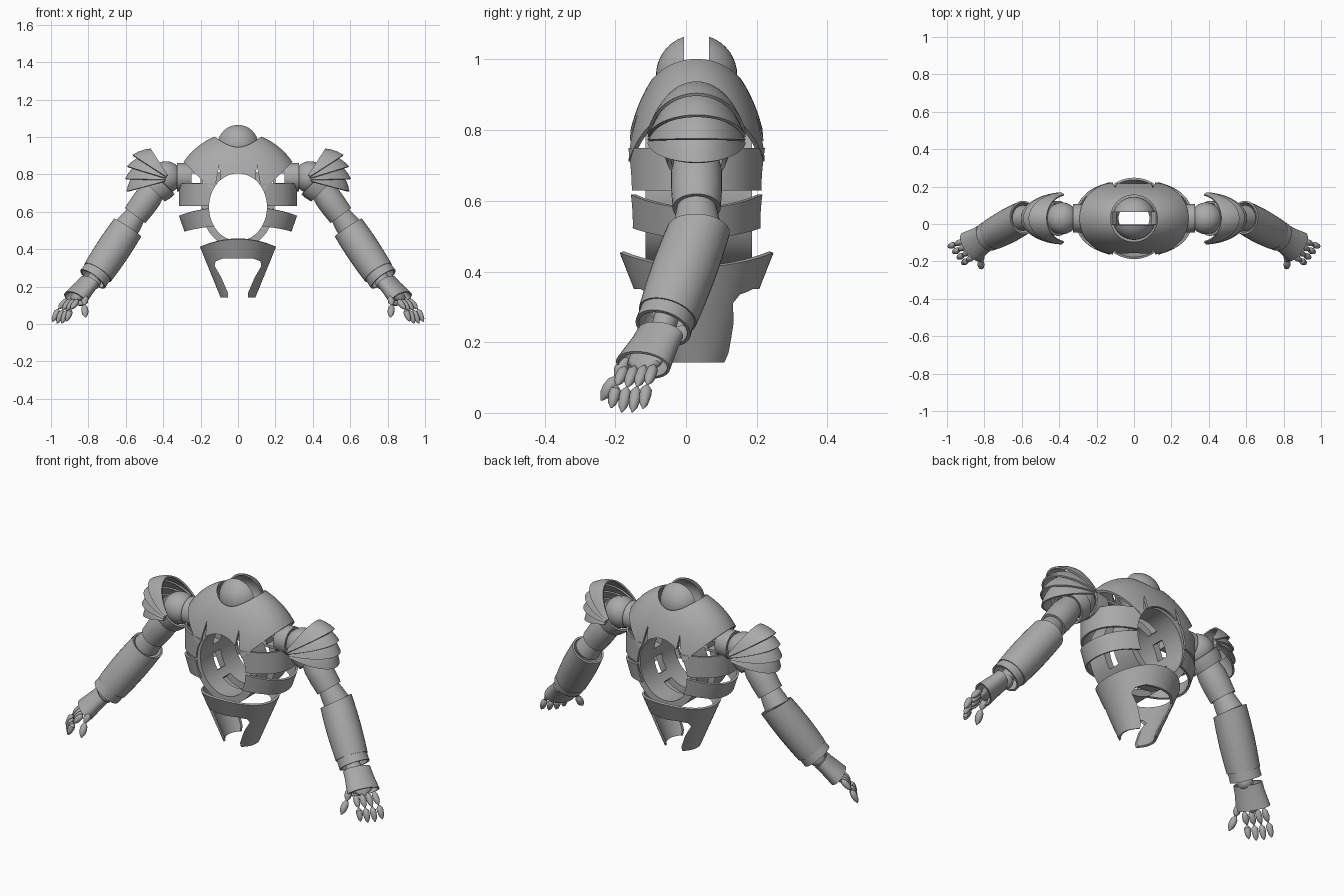
import bpy, bmesh
from math import sin, cos, pi, tau, radians
from mathutils import Vector as V

if "Cube" in bpy.data.objects:
    bpy.data.objects.remove(bpy.data.objects["Cube"])

grey = bpy.data.materials.new("armour_grey")
grey.use_nodes = True
grey.diffuse_color = (0.4, 0.4, 0.4, 1)
grey.node_tree.nodes["Principled BSDF"].inputs["Base Color"].default_value = (0.4, 0.4, 0.4, 1)

CY = 0.03            # depth of the body's centre line
HOLE_Z = 0.625       # height of the torso opening
parts = []


def add_object(name, bm):
    mesh = bpy.data.meshes.new(name)
    bm.to_mesh(mesh)
    bm.free()
    ob = bpy.data.objects.new(name, mesh)
    bpy.context.collection.objects.link(ob)
    return ob


def prism(outline, axis="y"):
    """Cutter: an outline pushed through the whole body."""
    bm = bmesh.new()
    if axis == "y":
        loop = [V((a, -1, b)) for a, b in outline]
        push = V((0, 2, 0))
    else:
        loop = [V((a, b, 0.7)) for a, b in outline]
        push = V((0, 0, 0.6))
    face = bm.faces.new([bm.verts.new(p) for p in loop])
    ext = bmesh.ops.extrude_face_region(bm, geom=[face])
    moved = [g for g in ext["geom"] if isinstance(g, bmesh.types.BMVert)]
    bmesh.ops.translate(bm, verts=moved, vec=push)
    bmesh.ops.recalc_face_normals(bm, faces=bm.faces)
    ob = add_object("cutter", bm)
    ob.hide_render = True
    return ob


def surface(name, f, nu, nv, thick=0.0, closed=True, cuts=(), mirror=False):
    """Sheet from f(u, v), thickened, cut, mirrored and applied."""
    bm = bmesh.new()
    cols = nu if closed else nu + 1
    grid = [[bm.verts.new(f(i / nu, j / nv)) for i in range(cols)] for j in range(nv + 1)]
    for j in range(nv):
        for i in range(nu):
            k = (i + 1) % cols
            bm.faces.new((grid[j][i], grid[j][k], grid[j + 1][k], grid[j + 1][i]))
    bmesh.ops.recalc_face_normals(bm, faces=bm.faces)
    ob = add_object(name, bm)
    if thick:
        mod = ob.modifiers.new("thickness", "SOLIDIFY")
        mod.thickness, mod.offset = thick, 0
    for cutter in cuts:
        mod = ob.modifiers.new("cut", "BOOLEAN")
        mod.operation, mod.solver, mod.object = "DIFFERENCE", "EXACT", cutter
    if mirror:
        mod = ob.modifiers.new("mirror", "MIRROR")
        mod.use_mirror_merge = False
    graph = bpy.context.evaluated_depsgraph_get()
    mesh = bpy.data.meshes.new_from_object(ob.evaluated_get(graph))
    ob.modifiers.clear()
    ob.data = mesh
    mesh.materials.clear()
    mesh.materials.append(grey)
    parts.append(ob)
    return ob


def tube(name, p, q, profile, thick=0.0, side=None, flat=1.0, n=32, turn=0.0, slant=0.0):
    """Mirrored round part from p to q; profile is evenly spaced radii."""
    p, q = V(p), V(q)
    d = (q - p).normalized()
    a = V(side) if side else V((0, 1, 0)) if abs(d.y) < 0.9 else V((1, 0, 0))
    a = (a - d * a.dot(d)).normalized()
    b = d.cross(a)
    last = len(profile) - 1

    def f(u, v):
        r, t = profile[round(v * last)], tau * u + turn
        tilt = d * (slant * cos(t) * (1 - v))
        return p.lerp(q, v) + a * (r * cos(t)) + b * (r * flat * sin(t)) + tilt
    surface(name, f, n, last, thick, mirror=True)


def ball(name, c, r, thick=0.0, cuts=(), mirror=True):
    def f(u, v):
        lat = pi * (0.005 + 0.99 * v)
        return V(c) + r * V((sin(lat) * cos(tau * u), sin(lat) * sin(tau * u), cos(lat)))
    surface(name, f, 40, 20, thick, cuts=cuts, mirror=mirror)


def oval(rx, ry, cx, cy, n=64):
    return [(cx + rx * cos(tau * i / n), cy + ry * sin(tau * i / n)) for i in range(n)]


def band(name, low, high, bulge, nv, cuts):
    """Body band; low and high are (rx, ry, z at sides, z at front and back)."""
    def f(u, v):
        t = tau * u
        rx, ry, zs, zf = [l + (h - l) * v for l, h in zip(low, high)]
        z = zs + (zf - zs) * sin(t) ** 2
        k = 1 + bulge * sin(2 * t) ** 2
        return V((rx * k * cos(t), CY + ry * k * sin(t), z))
    surface(name, f, 96, nv, 0.012, cuts=cuts)


# Cutters shared by the body parts
hole = prism(oval(0.155, 0.18, 0, HOLE_Z))
neck = prism(oval(0.125, 0.125, 0, CY), "z")
underarm = prism([(-0.6, 0.3), (0.6, 0.3), (0.6, 1.175), (0, 0.575), (-0.6, 1.175)])
notches = [prism([(s * 0.09, 0.74), (s * 0.125, 0.72), (s * 0.1, 0.85)]) for s in (1, -1)]
arch = prism([(-0.05, 0.1), (0.05, 0.1), (0.055, 0.17), (0.09, 0.25), (0.125, 0.31),
              (0.12, 0.335), (0.08, 0.35), (-0.08, 0.35), (-0.12, 0.335),
              (-0.125, 0.31), (-0.09, 0.25), (-0.055, 0.17)])
bm = bmesh.new()
bmesh.ops.create_cube(bm, size=1)
bmesh.ops.scale(bm, verts=bm.verts, vec=(1, 0.07, 1))
bmesh.ops.translate(bm, verts=bm.verts, vec=(0, CY, 0.9))
slot = add_object("cutter", bm)
slot.hide_render = True

# Head: hollow ball split by a slot
ball("head", (0, CY, 0.955), 0.11, 0.01, [slot], False)


# Chest yoke over both shoulders
def yoke(u, v):
    lat, t = 1.4 * v, tau * u
    k = 1 + 0.04 * sin(2 * t) ** 2 * cos(lat)
    return V((0.36 * k * cos(lat) * cos(t), CY + 0.203 * k * cos(lat) * sin(t),
              0.62 + 0.4 * sin(lat)))


surface("chest_yoke", yoke, 96, 28, 0.012, cuts=[hole, underarm, neck] + notches)

# Rib bands and pelvis
band("upper_rib_band", (0.31, 0.197, 0.63, 0.63), (0.31, 0.197, 0.75, 0.75), 0.04, 2, [hole])
band("lower_rib_band", (0.28, 0.19, 0.495, 0.53), (0.31, 0.2, 0.58, 0.63), 0.04, 2, [hole])
band("pelvis", (0.088, 0.09, 0.145, 0.145), (0.198, 0.212, 0.415, 0.455), 0.0, 8, [arch])


# Torso tube: two rings joined by struts
def ring_part(name, y0, y1, a0=0.0, a1=tau):
    def f(u, v):
        t = a0 + (a1 - a0) * u
        return V((0.175 * cos(t), y0 + (y1 - y0) * v, HOLE_Z + 0.2 * sin(t)))
    full = a1 - a0 > 6
    surface(name, f, 80 if full else 6, 1, 0.038, closed=full)


ring_part("front_torso_ring", -0.115, -0.003)
ring_part("back_torso_ring", 0.065, 0.187)
for deg in (0, 45, 135, 180, 225, 315):
    ring_part("torso_strut", -0.004, 0.066, radians(deg - 8), radians(deg + 8))

# Shoulder joint
tube("shoulder_frame", (0.225, -0.03, 0.78), (0.225, 0.09, 0.78), [0.045, 0.045], 0.018,
     n=4, turn=pi / 4)
tube("shoulder_socket", (0.25, CY, 0.785), (0.325, CY, 0.785), [0.065, 0.07, 0.07], 0.012)
ball("shoulder_ball", (0.385, CY, 0.785), 0.085)
tube("shoulder_cuff", (0.405, CY, 0.76), (0.45, CY, 0.715), [0.088, 0.086, 0.078], 0.012)


# Shoulder pad: overlapping lames fanned about a pivot
def lame(start):
    def f(u, v):
        t = radians(8 + 164 * u)
        a = radians(start - 24 * v)
        r = 0.195 + 0.045 * v
        return V((0.36 + r * sin(t) * cos(a), CY - (0.125 + 0.012 * v) * cos(t),
                  0.77 + r * sin(t) * sin(a)))
    surface("shoulder_lame", f, 32, 3, 0.009, closed=False, mirror=True)


for start in (57, 41, 25, 9):
    lame(start)

# Arm
tube("upper_arm", (0.44, CY, 0.73), (0.55, CY, 0.58), [0.055, 0.066, 0.066, 0.062], 0.012)
ball("elbow_ball", (0.565, 0.033, 0.555), 0.058)
elbow, wrist = V((0.59, 0.035, 0.515)), V((0.75, -0.052, 0.275))
tube("elbow_ring", (0.545, 0.03, 0.585), (0.595, 0.032, 0.515), [0.05, 0.058, 0.064], 0.01)
tube("forearm", elbow, wrist, [0.082, 0.085, 0.086, 0.084, 0.08], 0.01, slant=-0.02)
tube("forearm_cuff", wrist - V((0.01, -0.005, -0.015)), wrist + V((0.027, -0.013, -0.035)),
     [0.074, 0.076], 0.01)
tube("wrist_core", wrist - V((0.03, -0.015, -0.045)), (0.8, -0.08, 0.2), [0.035, 0.035, 0.03])
ball("wrist_ball", (0.775, -0.07, 0.225), 0.042)

# Hand: flattened guard, palm, four fingers and a thumb
spread = V((-0.55, -0.82, 0))
tube("hand_guard", (0.795, -0.072, 0.225), (0.872, -0.122, 0.135), [0.07, 0.072, 0.078, 0.084],
     0.008, spread, 0.6)
tube("palm", (0.8, -0.08, 0.21), (0.885, -0.132, 0.115), [0.03, 0.05, 0.06, 0.055, 0.002],
     0, spread, 0.4)
for i in range(4):
    s = i / 3
    root = V((0.912, -0.09, 0.135)).lerp(V((0.855, -0.172, 0.13)), s)
    tip = V((0.992, -0.122, 0.012)).lerp(V((0.918, -0.212, 0.014)), s)
    if i in (1, 2):
        tip.z = 0.002
    mid = root.lerp(tip, 0.5) + V((0.008, -0.004, 0.006))
    tube("finger_base", root, mid, [0.004, 0.015, 0.016, 0.016, 0.012, 0.002], n=14)
    tube("finger_tip", mid, tip, [0.004, 0.016, 0.017, 0.015, 0.012, 0.002], n=14)
tube("thumb_base", (0.815, -0.165, 0.155), (0.822, -0.2, 0.1), [0.006, 0.018, 0.018, 0.004], n=14)
tube("thumb_tip", (0.822, -0.195, 0.105), (0.815, -0.24, 0.035),
     [0.004, 0.017, 0.019, 0.016, 0.002], n=14)

# Remove cutters and smooth everything
for cutter in [hole, neck, underarm, arch, slot] + notches:
    bpy.data.objects.remove(cutter)
bpy.ops.object.select_all(action="DESELECT")
for ob in parts:
    ob.select_set(True)
bpy.context.view_layer.objects.active = parts[0]
bpy.ops.object.shade_smooth_by_angle(angle=radians(35))
